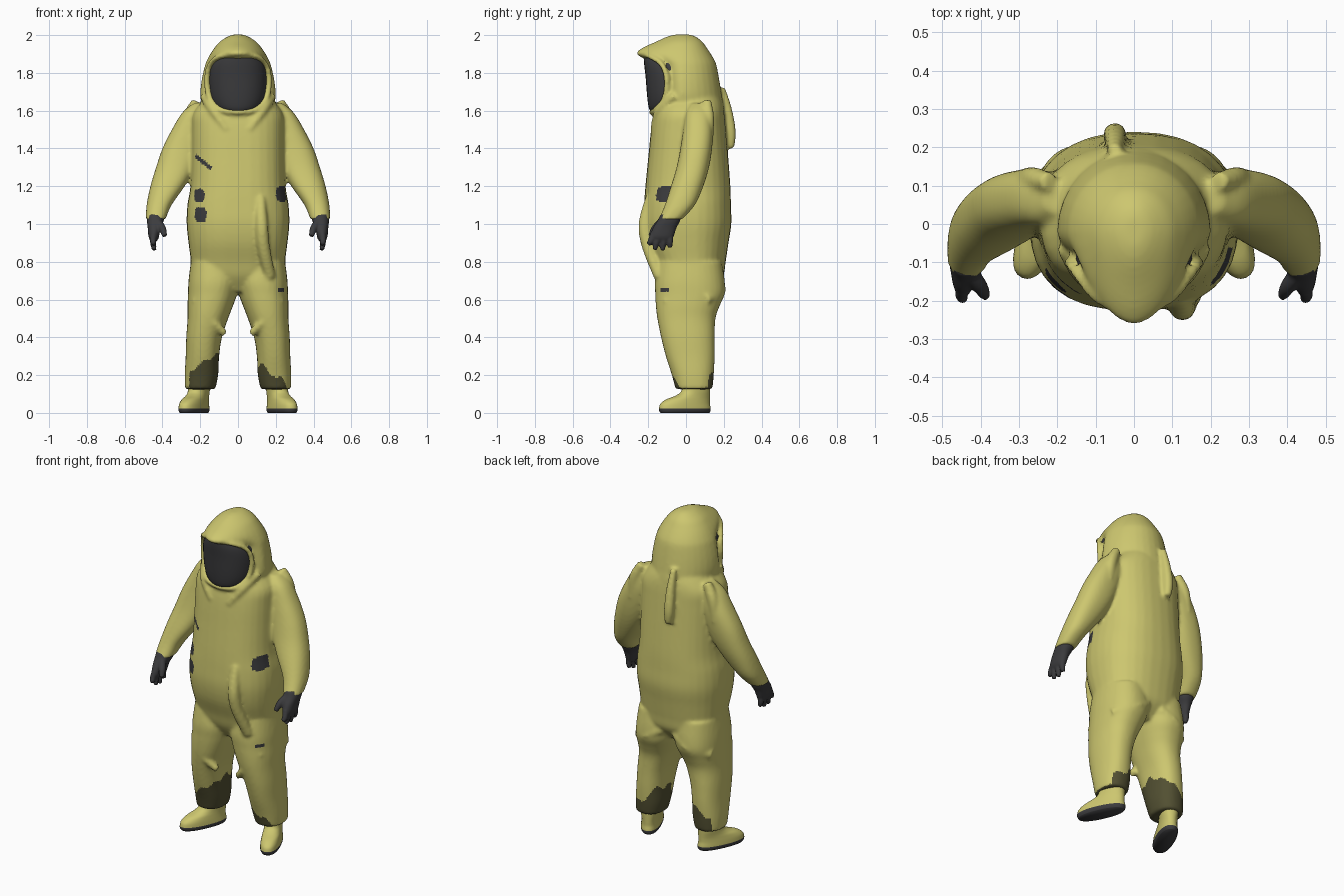
import bpy, bmesh, math
from mathutils import Vector, Matrix

if "Cube" in bpy.data.objects:
    bpy.data.objects.remove(bpy.data.objects["Cube"])


def material(name, rgb):
    m = bpy.data.materials.new(name)
    m.diffuse_color = (*rgb, 1)
    m.use_nodes = True
    m.node_tree.nodes["Principled BSDF"].inputs["Base Color"].default_value = m.diffuse_color
    return m


YELLOW = material("suit yellow", (0.61, 0.57, 0.16))
DARK = material("rubber dark grey", (0.045, 0.045, 0.048))
STAIN = material("stain olive", (0.085, 0.08, 0.032))
N = 32


def spline(rows, steps=4):
    """Catmull-Rom through rows of numbers."""
    out = []
    for i in range(len(rows) - 1):
        a, b, c, d = (rows[max(0, min(len(rows) - 1, i + k))] for k in (-1, 0, 1, 2))
        for j in range(steps):
            t = j / steps
            out.append([0.5 * (2 * q + (r - p) * t + (2 * p - 5 * q + 4 * r - s) * t * t
                               + (3 * q - p - 3 * r + s) * t ** 3)
                        for p, q, r, s in zip(a, b, c, d)])
    return out + [list(rows[-1])]


def skin(bm, rings):
    rings = [[bm.verts.new(p) for p in ring] for ring in rings]
    for a, b in zip(rings, rings[1:]):
        n = len(a)
        for i in range(n):
            bm.faces.new((a[i], a[(i + 1) % n], b[(i + 1) % n], b[i]))
    bm.faces.new(rings[0][::-1])
    bm.faces.new(rings[-1])


def loft(bm, rows, s=1, ym=None, pf=2.3, pb=2.3, mat=Matrix()):
    """Stack of horizontal sections; row = z, x min, x max, y front, y back."""
    rings = []
    for z, x0, x1, yf, yb in spline(rows):
        c, r = (x0 + x1) / 2, abs(x1 - x0) / 2
        mid = (yf + yb) / 2 if ym is None else ym
        ring = []
        for k in range(N):
            a = 2 * math.pi * k / N
            ca, sa = math.cos(a), math.sin(a)
            e = 2 / (pf if sa < 0 else pb)
            x = c + math.copysign(abs(ca) ** e, ca) * r
            y = mid + (abs(sa) ** e) * ((yf - mid) if sa < 0 else (yb - mid))
            v = mat @ Vector((x, y, z))
            ring.append((v.x * s, v.y, v.z))
        rings.append(ring)
    skin(bm, rings)


def tube(bm, rows, s=1):
    """Round tube; row = x, y, z, radius."""
    rows = spline(rows)
    pts = [Vector((r[0] * s, r[1], r[2])) for r in rows]
    rings = []
    for i, p in enumerate(pts):
        t = (pts[min(i + 1, len(pts) - 1)] - pts[max(i - 1, 0)]).normalized()
        u = t.cross(Vector((0, 1, 0))).normalized()
        w = t.cross(u)
        rings.append([p + (u * math.cos(k * math.pi / 6) + w * math.sin(k * math.pi / 6)) * rows[i][3]
                      for k in range(12)])
    skin(bm, rings)


def finish(bm, name, mats, voxel=0, smooth=0, rule=None):
    bmesh.ops.recalc_face_normals(bm, faces=bm.faces)
    me = bpy.data.meshes.new(name)
    bm.to_mesh(me)
    bm.free()
    ob = bpy.data.objects.new(name, me)
    bpy.context.collection.objects.link(ob)
    if voxel:
        m = ob.modifiers.new("fuse", 'REMESH')
        m.mode, m.voxel_size = 'VOXEL', voxel
        m = ob.modifiers.new("soften", 'SMOOTH')
        m.factor, m.iterations = 0.5, smooth
        dg = bpy.context.evaluated_depsgraph_get()
        me = bpy.data.meshes.new_from_object(ob.evaluated_get(dg))
        ob.modifiers.clear()
        ob.data = me
    me.materials.clear()
    for m in mats:
        me.materials.append(m)
    for p in me.polygons:
        p.use_smooth = True
        p.material_index = rule(p.center, p.normal) if rule else 0
    return ob


# Suit: torso, hood, sleeves, trouser legs and folds fused into one cloth
bm = bmesh.new()
torso = [(0.64, .20, -.10, .13), (0.72, .25, -.15, .195), (0.8, .25, -.175, .21), (0.9, .262, -.21, .225),
         (1.0, .272, -.225, .24), (1.1, .268, -.222, .238), (1.2, .252, -.215, .235), (1.35, .247, -.2, .224),
         (1.5, .245, -.185, .212), (1.58, .24, -.17, .205), (1.64, .2, -.15, .195), (1.7, .15, -.1, .17)]
loft(bm, [(z, -r, r, f, b) for z, r, f, b in torso], pf=2.5)
hood = [(1.56, .15, -.13, .19), (1.62, .187, -.168, .2), (1.68, .2, -.135, .19), (1.76, .193, -.13, .177),
        (1.84, .175, -.15, .162), (1.87, .163, -.21, .15), (1.9, .147, -.262, .132), (1.93, .127, -.235, .112),
        (1.965, .097, -.16, .087), (1.992, .055, -.1, .052), (2.003, .025, -.06, .02)]
loft(bm, [(z, -r, r, f, b) for z, r, f, b in hood], ym=-.02, pf=1.8, pb=2)
leg = [(.125, .12, .28, -.055, .14), (.2, .105, .282, -.075, .147), (.3, .1, .277, -.107, .152),
       (.4, .085, .274, -.132, .152), (.5, .052, .267, -.152, .156), (.57, .025, .267, -.16, .18),
       (.63, .004, .265, -.163, .205), (.7, -.01, .262, -.165, .205), (.8, .0, .25, -.15, .19)]
arm = [(1.64, .17, .235, .03, .11), (1.59, .17, .295, .0, .13), (1.5, .17, .35, -.015, .142),
       (1.4, .19, .4, -.03, .138), (1.3, .225, .434, -.05, .122), (1.2, .282, .464, -.08, .092),
       (1.1, .352, .484, -.112, .047), (1.025, .383, .488, -.145, -.02)]
rim = [(-.01, -.185, 1.592, .014), (.09, -.165, 1.603, .014), (.145, -.118, 1.655, .016), (.166, -.1, 1.75, .016),
       (.15, -.125, 1.84, .015), (.095, -.195, 1.888, .013), (-.01, -.245, 1.9, .012)]
collar = [(.185, -.06, 1.68, .02), (.13, -.14, 1.6, .025), (.06, -.172, 1.5, .018)]
for s in (1, -1):
    loft(bm, leg, s)
    loft(bm, arm, s)
    tube(bm, rim, s)
    tube(bm, collar, s)
    # hood drape on each shoulder, knee and seat folds
    tube(bm, [(.22, .11, 1.65, .025), (.265, .118, 1.56, .032), (.285, .122, 1.43, .022)], s)
    tube(bm, [(.245, .1, .6, .03), (.15, .175, .64, .034), (.05, .165, .7, .03)], s)
    tube(bm, [(.07, -.1, .42, .02), (.15, -.128, .5, .024), (.23, -.1, .6, .02)], s)
# back drape and belly fold
tube(bm, [(-.05, .19, 1.72, .018), (-.05, .22, 1.6, .026), (-.05, .235, 1.48, .03), (-.045, .232, 1.4, .022)])
tube(bm, [(.12, -.19, 1.14, .025), (.125, -.218, 1.0, .034), (.135, -.2, .88, .034), (.17, -.14, .72, .03)])

BLOBS = [(-.205, 1.15, .027, .037), (-.198, 1.05, .03, .042), (.235, 1.16, .034, .04)]


def suit_rule(c, n):
    x, y, z = c
    inner = (.285 - abs(x)) / .17
    outward = n.x * math.copysign(1, x)
    # grime round the hems, higher on the inside of the legs
    edge = .165 + .12 * inner + (.03 if x < 0 else 0) - (.04 if y < 0 and x > 0 else 0)
    if outward < .75 and z < edge + .015 * math.sin(60 * x) + .012 * math.sin(70 * y):
        return 1
    if y < -.06:
        for bx, bz, rx, rz in BLOBS:
            if abs((x - bx) / rx) ** 3 + abs((z - bz) / rz) ** 3 < 1:
                return 2
        # slanted chest slit
        u, v = x + .183, z - 1.327
        if abs(u * .77 - v * .64) < .055 and abs(u * .64 + v * .77) < .01:
            return 2
    # small thigh mark
    if x > .1 and abs(y + .113) < .022 and abs(z - .65) < .008:
        return 2
    return 0


finish(bm, "protective_suit", [YELLOW, STAIN, DARK], .0095, 6, suit_rule)

# Face visor
bm = bmesh.new()
visor = [(1.597, .1, -.188), (1.62, .13, -.198), (1.68, .15, -.206), (1.78, .156, -.214),
         (1.85, .145, -.222), (1.9, .11, -.225)]
loft(bm, [(z, -r, r, f, .02) for z, r, f in visor], ym=-.06, pf=2.2)
finish(bm, "visor", [DARK])

for s, side in ((1, "left"), (-1, "right")):
    # Glove: cuff and palm, four fingers, thumb
    bm = bmesh.new()
    loft(bm, [(1.05, .395, .478, -.135, -.03), (1.02, .392, .482, -.15, -.03), (.98, .408, .478, -.175, -.05),
              (.935, .418, .474, -.19, -.065), (.915, .424, .466, -.18, -.075)], s)
    for y0, y1, z1 in ((-.172, -.2, .893), (-.142, -.166, .864), (-.112, -.125, .86), (-.085, -.085, .876)):
        tube(bm, [(.446, y0, .95, .017), (.45, (y0 + y1) / 2, .91, .017), (.443, y1, z1, .012)], s)
    tube(bm, [(.425, -.13, 1.01, .022), (.4, -.165, .975, .02), (.388, -.188, .935, .013)], s)
    finish(bm, side + "_glove", [DARK], .006, 3)

    # Boot with dark sole, toes turned out
    bm = bmesh.new()
    place = Matrix.Translation((.208, .05, 0)) @ Matrix.Rotation(math.radians(24), 4, 'Z')
    boot = [(0, .05, -.2, .078), (.012, .056, -.207, .084), (.028, .056, -.207, .084), (.05, .054, -.198, .08),
            (.072, .051, -.165, .08), (.092, .049, -.11, .08), (.12, .05, -.075, .08), (.19, .054, -.065, .08)]
    loft(bm, [(z, -r, r, f, b) for z, r, f, b in boot], s, mat=place)
    finish(bm, side + "_boot", [YELLOW, DARK], rule=lambda c, n: 1 if c.z < .025 else 0)
